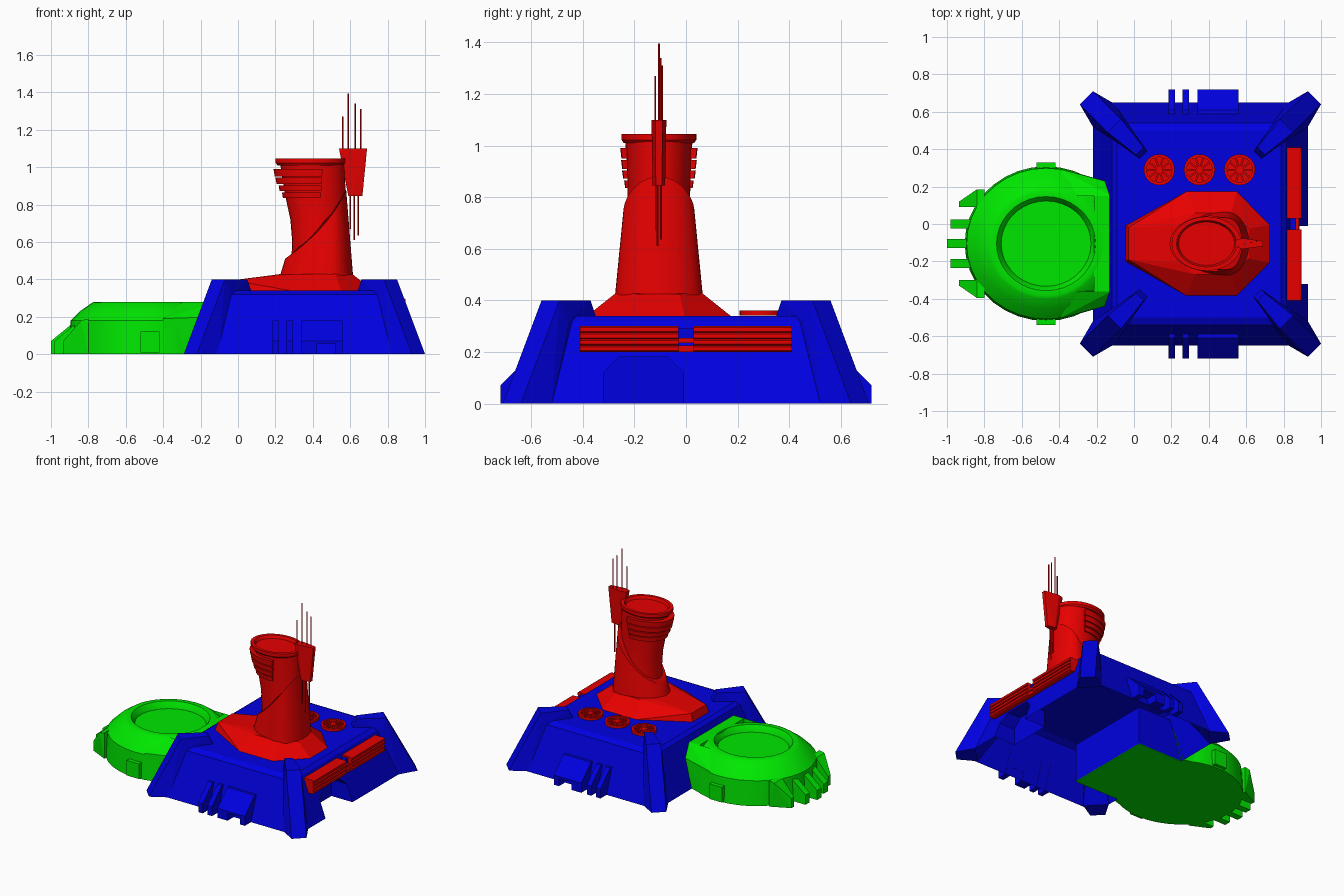
import bpy, bmesh, math
from mathutils import Vector

cube = bpy.data.objects.get("Cube")
if cube:
    bpy.data.objects.remove(cube, do_unlink=True)


def material(name, rgb):
    m = bpy.data.materials.new(name)
    m.use_nodes = True
    m.diffuse_color = (*rgb, 1)
    m.node_tree.nodes["Principled BSDF"].inputs["Base Color"].default_value = (*rgb, 1)
    return m


RED = material("red", (0.8, 0, 0))
GREEN = material("green", (0, 0.8, 0))
BLUE = material("blue", (0, 0, 0.75))
MID = 0.355    # centre of the base in x
AXIS = -0.105  # centre line of tower and dome in y
LEFT_LEAN, RIGHT_LEAN = 0.32, 0.375  # inward slopes of the -x and +x walls


def finish(name, bm, mat, smooth=False):
    bmesh.ops.recalc_face_normals(bm, faces=bm.faces)
    me = bpy.data.meshes.new(name)
    bm.to_mesh(me)
    bm.free()
    me.materials.append(mat)
    ob = bpy.data.objects.new(name, me)
    bpy.context.collection.objects.link(ob)
    if smooth:
        bpy.ops.object.select_all(action='DESELECT')
        ob.select_set(True)
        bpy.context.view_layer.objects.active = ob
        bpy.ops.object.shade_smooth_by_angle(angle=math.radians(30))
    return ob


def hull(name, pts, mat, open_below=False):
    bm = bmesh.new()
    vs = [bm.verts.new(p) for p in pts]
    bmesh.ops.convex_hull(bm, input=vs)
    bmesh.ops.dissolve_limit(bm, angle_limit=0.01, verts=bm.verts, edges=bm.edges)
    if open_below:
        bmesh.ops.recalc_face_normals(bm, faces=bm.faces)
        bm.normal_update()
        low = [f for f in bm.faces if f.normal.z < -0.9]
        bmesh.ops.delete(bm, geom=low, context='FACES')
    return finish(name, bm, mat)


def box(name, x0, x1, y0, y1, z0, z1, mat):
    return hull(name, [(x, y, z) for x in (x0, x1) for y in (y0, y1) for z in (z0, z1)], mat)


def prism(name, profile, axis, a, b, mat):
    """Extrude a 2D profile along x (profile y,z) or y (profile x,z)."""
    place = (lambda p, t: (t, p[0], p[1])) if axis == 'x' else (lambda p, t: (p[0], t, p[1]))
    bm = bmesh.new()
    f = bm.faces.new([bm.verts.new(place(p, a)) for p in profile])
    r = bmesh.ops.extrude_face_region(bm, geom=[f])
    vs = [g for g in r['geom'] if isinstance(g, bmesh.types.BMVert)]
    bmesh.ops.translate(bm, verts=vs, vec=Vector(place((0, 0), b - a)))
    return finish(name, bm, mat)


def loft(name, rings, mat, caps=True, closed=False, smooth=True):
    """Join rings of points into a skin."""
    bm = bmesh.new()
    rows = [[bm.verts.new(p) for p in ring] for ring in rings]
    pairs = list(zip(rows, rows[1:])) + ([(rows[-1], rows[0])] if closed else [])
    for a, b in pairs:
        for i in range(len(a)):
            j = (i + 1) % len(a)
            bm.faces.new((a[i], a[j], b[j], b[i]))
    if caps:
        bm.faces.new(rows[0])
        bm.faces.new(rows[-1])
    return finish(name, bm, mat, smooth)


def trim_to_wall(ob):
    """Cut away whatever passes through the base's -x wall."""
    bm = bmesh.new()
    bm.from_mesh(ob.data)
    bmesh.ops.bisect_plane(bm, geom=bm.verts[:] + bm.edges[:] + bm.faces[:],
                           plane_co=(-0.218, 0, 0), plane_no=(1, 0, -LEFT_LEAN), clear_outer=True)
    bm.to_mesh(ob.data)
    bm.free()


def ellipse(cx, cy, rx, ry, z, n=28):
    return [(cx + rx * math.cos(t), cy + ry * math.sin(t), z)
            for t in (2 * math.pi * i / n for i in range(n))]


# Hollow base with a doorway in its +x wall
bm = bmesh.new()
levels = [(-0.22, 0.93, 0.65, 0), (-0.22 + LEFT_LEAN * 0.32, 0.93 - RIGHT_LEAN * 0.32, 0.54, 0.32),
          (-0.09, 0.785, 0.5, 0.34)]
rows = [[bm.verts.new(p) for p in ((x0, -hy, z), (x1, -hy, z), (x1, hy, z), (x0, hy, z))]
        for x0, x1, hy, z in levels]
for k, (a, b) in enumerate(zip(rows, rows[1:])):
    for i in range(4):
        if (k, i) != (0, 1):
            j = (i + 1) % 4
            bm.faces.new((a[i], a[j], b[j], b[i]))
bm.faces.new(rows[2])
door = [(-0.32, 0), (-0.32, 0.12), (-0.26, 0.18), (-0.07, 0.18), (-0.01, 0.12), (-0.01, 0)]
rim = [bm.verts.new((0.93 - RIGHT_LEAN * z, y, z)) for y, z in door]
deep = [bm.verts.new((0.76, y, z)) for y, z in door]
bm.faces.new([rows[0][1], *rim, rows[0][2], rows[1][2], rows[1][1]])
for i in range(5):
    bm.faces.new((rim[i], rim[i + 1], deep[i + 1], deep[i]))
bm.faces.new(deep)
finish("base", bm, BLUE)

# Diagonal corner buttresses
corner = [(0.645, 0.64, 0), (0.575, 0.52, 0), (0.475, 0.455, 0.32), (0.495, 0.49, 0.4),
          (0.345, 0.37, 0.4), (0.325, 0.35, 0.34)]
corner += [(y - 0.065, x + 0.065, z) for x, y, z in corner]
for sx in (-1, 1):
    for sy in (-1, 1):
        hull("corner_buttress", [(MID + sx * x, sy * y, z) for x, y, z in corner], BLUE)

# Ribs on front and back walls, the wide one with a small opening
for s in (-1, 1):
    rib = [(s * y, z) for y, z in ((0.648, 0), (0.72, 0), (0.72, 0.07), (0.67, 0.12), (0.61, 0.18), (0.587, 0.18))]
    for x0, x1 in ((0.185, 0.22), (0.26, 0.295), (0.34, 0.42), (0.52, 0.56)):
        prism("wall_rib", rib, 'x', x0, x1, BLUE)
    prism("rib_lintel", [(s * 0.63, 0.055)] + [(s * 0.72, 0.055)] + rib[2:], 'x', 0.42, 0.52, BLUE)

# Louvred panels on the +x wall
louvre = [(0.853, 0.2)]
for i in range(4):
    z = 0.2 + i * 0.025
    louvre += [(0.886, z), (0.896, z + 0.005), (0.896, z + 0.02), (0.886, z + 0.025)]
louvre += [(0.816, 0.3)]
for y0, y1 in ((-0.41, -0.03), (0.03, 0.41)):
    prism("side_louvre", louvre, 'y', y0, y1, RED)
box("louvre_link", 0.855, 0.885, -0.035, 0.035, 0.2, 0.225, RED)
box("louvre_link_upper", 0.845, 0.88, -0.035, 0.035, 0.235, 0.255, RED)
box("louvre_bracket", 0.835, 0.865, -0.03, 0.03, 0.255, 0.29, BLUE)

# Roof fans
for cx in (0.135, 0.35, 0.565):
    cy = 0.29
    loft("fan_ring", [ellipse(cx, cy, r, r, z, 24) for r, z in
                      ((0.083, 0.341), (0.083, 0.36), (0.068, 0.36), (0.068, 0.341))],
         RED, False, True)
    loft("fan_bed", [ellipse(cx, cy, 0.07, 0.07, z, 24) for z in (0.341, 0.346)], RED)
    loft("fan_hub", [ellipse(cx, cy, 0.02, 0.02, z, 12) for z in (0.341, 0.358)], RED)
    for k in range(10):
        blade = box("fan_blade", 0.015, 0.07, -0.005, 0.005, 0.341, 0.356, RED)
        blade.location = (cx, cy, 0)
        blade.rotation_euler.z = math.tau * k / 10

# Side dome with a recessed round pit, joined to the base by a passage
DX = -0.47
trim_to_wall(loft("dome", [ellipse(DX, AXIS, r, r * 0.95, z, 36) for r, z in
                  ((0.435, 0), (0.43, 0.1), (0.425, 0.18), (0.37, 0.233), (0.31, 0.275), (0.295, 0.28),
                   (0.265, 0.28), (0.245, 0.25), (0.24, 0.235))], GREEN))
dome_side = [(0.325, 0), (0.325, 0.2), (0.255, 0.278)]
passage = [(AXIS + y, z) for y, z in dome_side] + [(AXIS - y, z) for y, z in reversed(dome_side)]
trim_to_wall(prism("dome_passage", passage, 'x', -0.215, -0.1, GREEN))
for s in (-1, 1):
    shoulder = [(x, AXIS + s * y, z) for x, y, z in
                ((-0.4, 0.405, 0), (-0.4, 0.4, 0.19), (-0.12, 0.325, 0), (-0.12, 0.325, 0.2),
                 (-0.3, 0.255, 0.278), (-0.12, 0.255, 0.278), (-0.3, 0.25, 0), (-0.12, 0.25, 0))]
    trim_to_wall(hull("passage_shoulder", shoulder, GREEN))
    box("dome_box", -0.52, -0.42, AXIS + s * 0.36, AXIS + s * 0.435, 0.01, 0.12, GREEN)

# Passage end inside the base: green floor under a blue housing
box("passage_floor", -0.25, 0.14, AXIS - 0.325, AXIS + 0.325, 0, 0.004, GREEN)
prism("passage_housing", [(-0.215, 0.004), (0.14, 0.004), (0.14, 0.28), (-0.127, 0.28)], 'y',
      AXIS - 0.325, AXIS + 0.325, BLUE)

# Fins at the dome's outer end, the outermost ones splayed
for off, tip in ((0, -1), (0.105, -0.98), (-0.105, -0.98)):
    fin = [(tip, 0), (tip, 0.07), (tip + 0.14, 0.185), (tip + 0.2, 0.19), (tip + 0.2, 0)]
    prism("dome_fin", fin, 'y', AXIS + off - 0.024, AXIS + off + 0.024, GREEN)
for s in (-1, 1):
    hull("splayed_fin", [(x, AXIS + s * y, z) for x, z, ya, yb in
                         ((-0.935, 0, 0.195, 0.225), (-0.935, 0.07, 0.195, 0.225),
                          (-0.84, 0.18, 0.195, 0.29), (-0.8, 0.19, 0.195, 0.29), (-0.8, 0, 0.195, 0.29))
                         for y in (ya, yb)], GREEN)

# Angular tower foot
foot = [(-0.045, 0.095, 0.34), (-0.03, 0.085, 0.395), (0.28, 0.278, 0.34), (0.55, 0.278, 0.34),
        (0.725, 0.1, 0.34), (0.24, 0.1, 0.43), (0.33, 0.165, 0.43), (0.52, 0.165, 0.43), (0.615, 0.08, 0.425)]
hull("tower_foot", [(x, AXIS + s * y, z) for x, y, z in foot for s in (-1, 1)], RED, True)

# Tower column, flaring toward -x at the top
column = [(0.28, 0.59, 0.42, 0.13), (0.29, 0.58, 0.6, 0.125), (0.28, 0.575, 0.72, 0.12),
          (0.25, 0.575, 0.86, 0.122), (0.225, 0.57, 1.02, 0.13)]
loft("tower_column", [ellipse((a + b) / 2, AXIS, (b - a) / 2, ry, z) for a, b, z, ry in column], RED)
loft("tower_rim", [ellipse(0.388, AXIS, 0.187 * k, 0.145 * k, z) for k, z in
                   ((0.94, 1.01), (1, 1.022), (1, 1.045), (0.86, 1.045), (0.8, 1.025))], RED)

# Egg-shaped sheath around the column, its top edge sweeping upward to +x
rings = []
for f in (0, 0.5, 1):
    ring = []
    for cx, sy, _ in ellipse(0, 0, 1, 1, 0, 40):
        u = 0.69 + cx * (0.31 if cx > 0 else 0.69)
        h = f * (0.09 + 0.31 * u + 0.06 * u * u)
        left, right = 0.225 + 0.3 * h, 0.615 - 0.08 * h
        ring.append((left + u * (right - left), AXIS + 0.17 * sy * (1 - 0.58 * h), 0.42 + h))
    rings.append(ring)
loft("tower_sheath", rings, RED)

# Half-round bands below the rim
for z0, z1, left, ry in ((0.95, 0.99, 0.19, 0.15), (0.91, 0.945, 0.2, 0.147),
                         (0.872, 0.903, 0.217, 0.143), (0.835, 0.865, 0.235, 0.135)):
    arcs = []
    for i in range(17):
        t = math.pi * (0.44 + 1.12 * i / 16)
        c, s = math.cos(t), math.sin(t)
        arcs.append([(0.41 + (0.41 - left) * k * c, AXIS + ry * k * s, z)
                     for k, z in ((1, z1), (0.97, z0), (0.75, z0), (0.75, z1))])
    loft("tower_band", arcs, RED)

# Antenna housing and rods
hull("antenna_housing", [(x, AXIS + s * w, z) for s in (-1, 1) for x, w, z in
                         ((0.54, 0.018, 1.1), (0.58, 0.029, 1.1), (0.69, 0.014, 1.1),
                          (0.59, 0.016, 0.845), (0.61, 0.024, 0.845), (0.665, 0.012, 0.845))], RED)
for x, dy, z0, z1 in ((0.56, -0.014, 1.09, 1.27), (0.59, 0, 1.09, 1.395), (0.627, 0.006, 1.09, 1.34),
                      (0.655, 0.012, 1.09, 1.31), (0.6, -0.01, 0.67, 0.85), (0.622, -0.005, 0.61, 0.85),
                      (0.642, 0.008, 0.635, 0.85)):
    loft("antenna_rod", [ellipse(x, AXIS + dy, 0.004, 0.004, z, 6) for z in (z0, z1)], RED)
